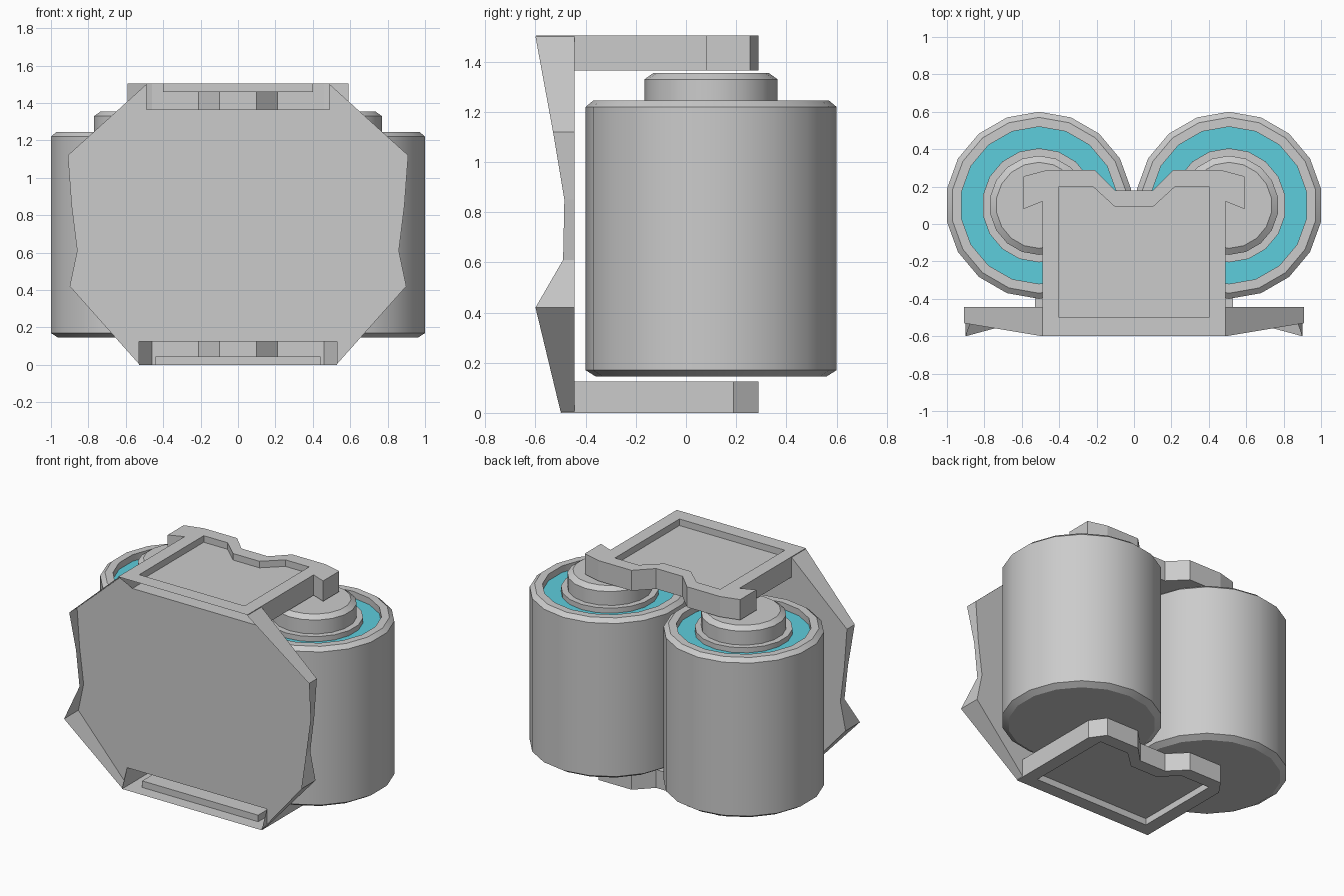
import bpy, bmesh, math

if "Cube" in bpy.data.objects:
    bpy.data.objects.remove(bpy.data.objects["Cube"])

SIDES = 18
PANEL_Y = -0.445


def finish(bm, name, color=None, smooth=False):
    bmesh.ops.recalc_face_normals(bm, faces=bm.faces[:])
    me = bpy.data.meshes.new(name)
    bm.to_mesh(me)
    bm.free()
    ob = bpy.data.objects.new(name, me)
    bpy.context.collection.objects.link(ob)
    if color:
        mat = bpy.data.materials.new(name + "_colour")
        mat.diffuse_color = color
        mat.use_nodes = True
        mat.node_tree.nodes["Principled BSDF"].inputs["Base Color"].default_value = mat.diffuse_color
        me.materials.append(mat)
    if smooth:
        bpy.ops.object.select_all(action='DESELECT')
        bpy.context.view_layer.objects.active = ob
        ob.select_set(True)
        bpy.ops.object.shade_smooth_by_angle(angle=math.radians(30))
    return ob


def lathe(name, profile, cx, cy, color=None):
    """Turn an (r, z) profile about a vertical axis; r = 0 ends become caps."""
    bm = bmesh.new()
    rings = []
    for r, z in profile:
        ring = []
        for i in range(SIDES):
            a = math.pi / 2 + 2 * math.pi * i / SIDES
            ring.append(bm.verts.new((cx + r * math.cos(a), cy + r * math.sin(a), z)))
        rings.append(ring)
    for a, b in zip(rings, rings[1:]):
        for i in range(SIDES):
            j = (i + 1) % SIDES
            bm.faces.new((a[i], a[j], b[j], b[i]))
    if name.endswith("body"):
        bm.faces.new(rings[0])
    if name.endswith("terminal"):
        bm.faces.new(rings[-1])
    return finish(bm, name, color, True)


def mirrored(half):
    """Right half of an outline -> full outline, continuing down the left side."""
    return list(half) + [(-p[0],) + tuple(p[1:]) for p in reversed(half)]


# Two battery-like cells, each with body, coloured ring and terminal
for side, sx in (("left", -1), ("right", 1)):
    cx, cy = sx * 0.508, 0.1
    lathe(side + "_cell_body", [(0.46, 0.145), (0.5, 0.17), (0.5, 1.22),
                                (0.47, 1.245), (0.42, 1.245), (0.42, 1.2)], cx, cy)
    lathe(side + "_cell_ring", [(0.42, 1.2), (0.305, 1.2)], cx, cy, (0.11, 0.61, 0.72, 1))
    lathe(side + "_cell_terminal", [(0.305, 1.2), (0.305, 1.235), (0.265, 1.235),
                                    (0.265, 1.33), (0.23, 1.355)], cx, cy)

# Back plate: flat panel, with an uneven rim standing forward of it (x, z, rim front y)
edge = [(0.49, 1.5, -0.6), (0.91, 1.12, -0.53), (0.89, 0.85, -0.485),
        (0.86, 0.61, -0.49), (0.90, 0.42, -0.6), (0.53, 0.005, -0.5)]
bm = bmesh.new()
half = [(0.49, 1.365)] + [(x, z) for x, z, _ in edge] + [(0.53, 0.125)]
bm.faces.new([bm.verts.new((x, PANEL_Y, z)) for x, z in mirrored(half)])
for sx in (-1, 1):
    back = [bm.verts.new((sx * x, PANEL_Y, z)) for x, z, _ in edge]
    front = [bm.verts.new((sx * x, y, z)) for x, z, y in edge]
    for i in range(len(edge) - 1):
        bm.faces.new((back[i], back[i + 1], front[i + 1], front[i]))
bmesh.ops.remove_doubles(bm, verts=bm.verts[:], dist=0.0005)
finish(bm, "back_plate")


def clip(name, outline, pocket, z_out, z_in, z_floor):
    """Hollow clip, open to the front, with a sunk pocket on its outer face."""
    bm = bmesh.new()
    outline, pocket = mirrored(outline), mirrored(pocket)
    outer = [bm.verts.new((x, y, z_out)) for x, y in outline]
    inner = [bm.verts.new((x, max(y, PANEL_Y), z_in)) for x, y in outline]
    lip = [bm.verts.new((x, y, z_out)) for x, y in pocket]
    floor = [bm.verts.new((x, y, z_floor)) for x, y in pocket]
    rim = [bm.edges.new((loop[i - 1], loop[i])) for loop in (outer, lip)
           for i in range(len(loop))]
    bmesh.ops.triangle_fill(bm, edges=rim, use_beauty=True, normal=(0, 0, 1))
    for i in range(len(outer) - 1):
        bm.faces.new((outer[i], outer[i + 1], inner[i + 1], inner[i]))
    for i in range(len(lip)):
        bm.faces.new((lip[i - 1], lip[i], floor[i], floor[i - 1]))
    bm.faces.new(floor)
    bm.faces.new(inner)
    finish(bm, name)


# Top clip with side hooks, bottom clip with chamfered corners
clip("top_clip",
     [(0.49, -0.6), (0.49, 0.12), (0.59, 0.08), (0.59, 0.255), (0.46, 0.29),
      (0.21, 0.29), (0.1, 0.18)],
     [(0.4, -0.5), (0.4, 0.2), (0.22, 0.2), (0.1, 0.09)],
     1.505, 1.365, 1.46)
clip("bottom_clip",
     [(0.53, -0.5), (0.53, 0.19), (0.46, 0.29), (0.21, 0.29), (0.1, 0.18)],
     [(0.44, -0.41), (0.44, 0.2), (0.22, 0.2), (0.1, 0.09)],
     0.0, 0.125, 0.045)
